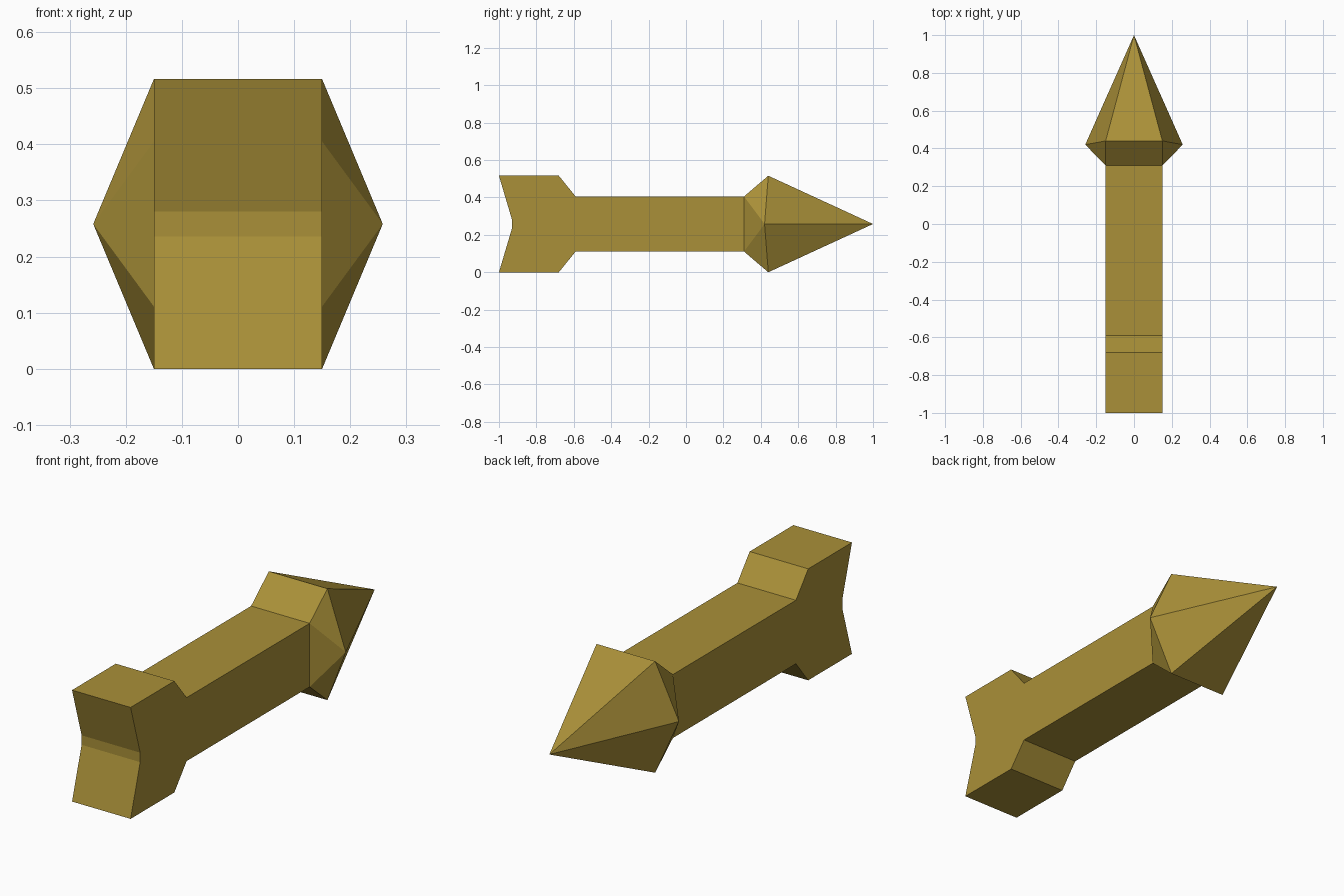
import bpy, bmesh

if "Cube" in bpy.data.objects:
    bpy.data.objects.remove(bpy.data.objects["Cube"])

HALF = 0.15        # half width of the shaft
MID = 0.258        # height of the arrow's axis
TOP = 0.258        # half height of tail and head
SHAFT = 0.147      # half height of the shaft
JOIN = 0.31        # y where the shaft meets the head

gold = bpy.data.materials.new("gold")
gold.diffuse_color = (0.40, 0.28, 0.04, 1)
gold.use_nodes = True
gold.node_tree.nodes["Principled BSDF"].inputs["Base Color"].default_value = gold.diffuse_color


def finish(name, bm):
    bmesh.ops.recalc_face_normals(bm, faces=bm.faces)
    mesh = bpy.data.meshes.new(name)
    bm.to_mesh(mesh)
    bm.free()
    mesh.materials.append(gold)
    bpy.context.collection.objects.link(bpy.data.objects.new(name, mesh))


# Shaft with notched tail: mirrored side profile (y, height off axis), extruded across x
upper = [(JOIN, SHAFT), (-0.59, SHAFT), (-0.68, TOP), (-1.0, TOP), (-0.93, 0.022)]
profile = upper + [(y, -h) for y, h in reversed(upper)]
bm = bmesh.new()
side = bm.faces.new([bm.verts.new((-HALF, y, MID + h)) for y, h in profile])
ext = bmesh.ops.extrude_face_region(bm, geom=[side], use_keep_orig=True)
new_verts = [g for g in ext["geom"] if isinstance(g, bmesh.types.BMVert)]
bmesh.ops.translate(bm, verts=new_verts, vec=(2 * HALF, 0, 0))
bm.normal_update()
# leave the end open where the head joins
end = [f for f in bm.faces if all(abs(v.co.y - JOIN) < 1e-4 for v in f.verts)]
bmesh.ops.delete(bm, geom=end, context='FACES_ONLY')
finish("shaft_and_tail", bm)

# Head: six-sided rim, pointed in front, tapering back to the shaft
bm = bmesh.new()
tip = bm.verts.new((0, 1.0, MID))
rim, neck = {}, {}
for sx in (-1, 1):
    rim[sx, 0] = bm.verts.new((sx * TOP, 0.42, MID))
    for sz in (-1, 1):
        rim[sx, sz] = bm.verts.new((sx * HALF, 0.44, MID + sz * TOP))
        neck[sx, sz] = bm.verts.new((sx * HALF, JOIN, MID + sz * SHAFT))
for s in (-1, 1):
    # top and bottom
    bm.faces.new((rim[-1, s], rim[1, s], tip))
    bm.faces.new((rim[-1, s], rim[1, s], neck[1, s], neck[-1, s]))
    # left and right
    bm.faces.new((neck[s, -1], neck[s, 1], rim[s, 0]))
    for sz in (-1, 1):
        bm.faces.new((rim[s, 0], rim[s, sz], tip))
        bm.faces.new((rim[s, 0], rim[s, sz], neck[s, sz]))
finish("arrow_head", bm)
